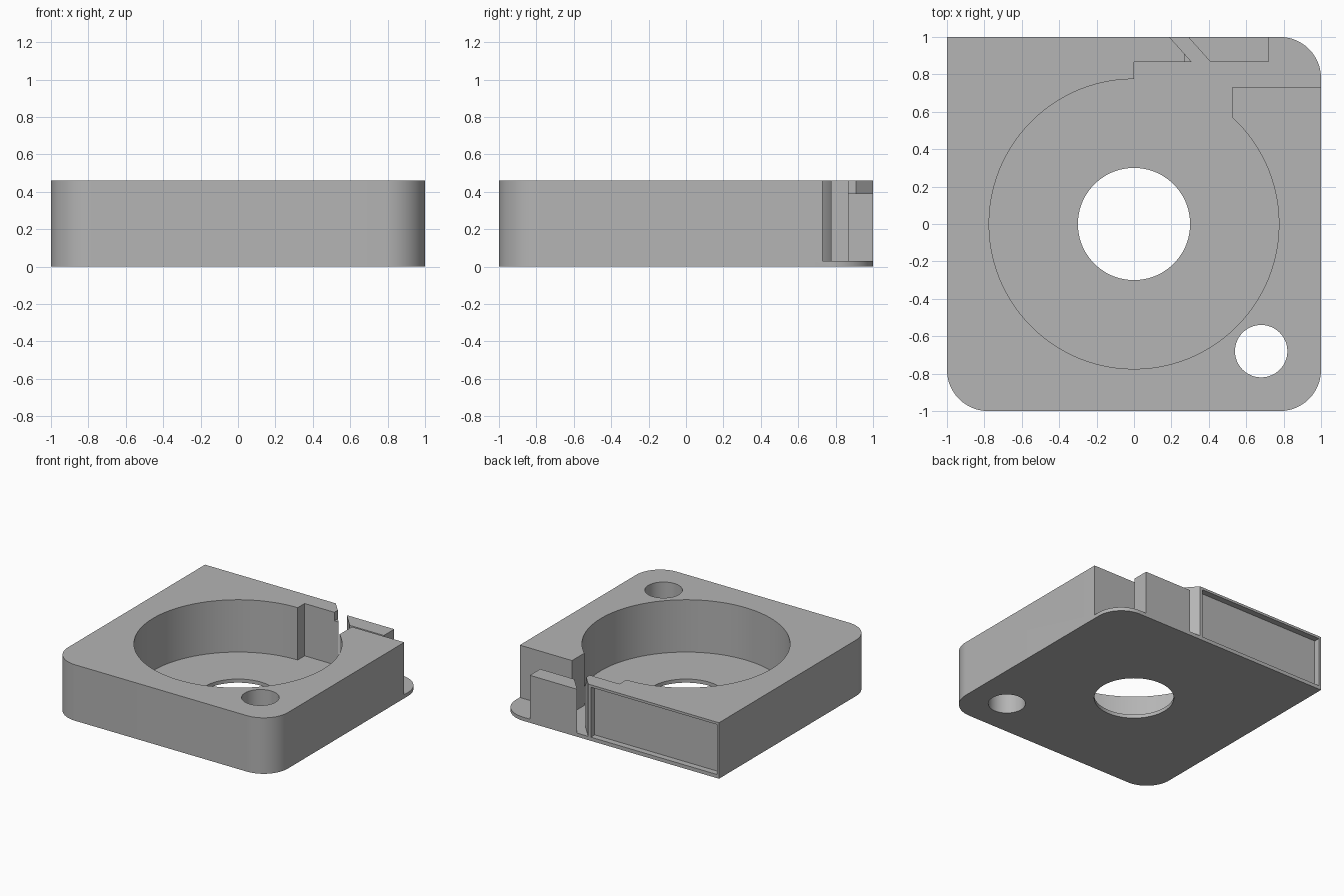
import bpy, bmesh, math

cube = bpy.data.objects.get("Cube")
if cube:
    bpy.data.objects.remove(cube, do_unlink=True)

HEIGHT, FLOOR, LEDGE = 0.46, 0.03, 0.39
ABOVE = HEIGHT + 0.1

grey = bpy.data.materials.new("plain grey")
grey.use_nodes = True
tone = (0.46, 0.46, 0.46, 1)
grey.diffuse_color = tone
grey.node_tree.nodes["Principled BSDF"].inputs["Base Color"].default_value = tone


def prism(name, points, z0, z1):
    """Extrude a flat outline between two heights."""
    bm = bmesh.new()
    face = bm.faces.new([bm.verts.new((x, y, z0)) for x, y in points])
    top = bmesh.ops.extrude_face_region(bm, geom=[face])["geom"]
    verts = [v for v in top if isinstance(v, bmesh.types.BMVert)]
    bmesh.ops.translate(bm, verts=verts, vec=(0, 0, z1 - z0))
    bmesh.ops.recalc_face_normals(bm, faces=bm.faces)
    mesh = bpy.data.meshes.new(name)
    bm.to_mesh(mesh)
    bm.free()
    mesh.materials.append(grey)
    obj = bpy.data.objects.new(name, mesh)
    bpy.context.collection.objects.link(obj)
    return obj


def arc(cx, cy, r, start, sweep, n):
    return [(cx + r * math.cos(math.radians(start + sweep * i / n)),
             cy + r * math.sin(math.radians(start + sweep * i / n)))
            for i in range(n + 1)]


def circle(cx, cy, r, n=96):
    return arc(cx, cy, r, 0, 360, n)[:-1]


def rect(x0, x1, y0, y1):
    return [(x0, y0), (x1, y0), (x1, y1), (x0, y1)]


def cut(target, cutter):
    """Subtract the cutter and discard it."""
    mod = target.modifiers.new("cut", "BOOLEAN")
    mod.operation, mod.solver, mod.object = "DIFFERENCE", "EXACT", cutter
    bpy.context.view_layer.objects.active = target
    bpy.ops.object.modifier_apply(modifier=mod.name)
    bpy.data.objects.remove(cutter, do_unlink=True)


# Housing block: three rounded corners, one square corner
R = 0.22
C = 1 - R
outline = [(-1, 1)]
for cx, cy, start in ((-C, -C, 180), (C, -C, 270), (C, C, 0)):
    outline += arc(cx, cy, R, start, 90, 20)
housing = prism("housing", outline, 0, HEIGHT)

# Round chamber, centre opening and corner bolt hole
cut(housing, prism("chamber", circle(0, 0, 0.775), FLOOR, ABOVE))
cut(housing, prism("centre_hole", circle(0, 0, 0.3), -0.1, ABOVE))
cut(housing, prism("bolt_hole", circle(0.68, -0.68, 0.14), -0.1, ABOVE))

# Outlet channel with slanted slot, leaving a wedge block on the floor
channel = [(0, 0.4), (0, 0.865), (0.31, 0.865), (0.1, 1.1), (0.2, 1.1),
           (0.41, 0.865), (0.72, 0.865), (0.72, 1.1), (1.1, 1.1),
           (1.1, 0.73), (0.525, 0.73), (0.525, 0.4)]
cut(housing, prism("channel", channel, FLOOR, ABOVE))

# Lowered top of the wedge block and clipped wall tip
cut(housing, prism("ledge", rect(0.27, 0.8, 0.8, 1.1), LEDGE, ABOVE))

# Shallow framed panel in the back wall
cut(housing, prism("back_panel", rect(-0.98, 0.165, 0.95, 1.1), FLOOR, 0.44))

# Smooth curved walls, crisp edges
bpy.ops.object.select_all(action="DESELECT")
housing.select_set(True)
bpy.context.view_layer.objects.active = housing
bpy.ops.object.shade_smooth_by_angle(angle=math.radians(30))
